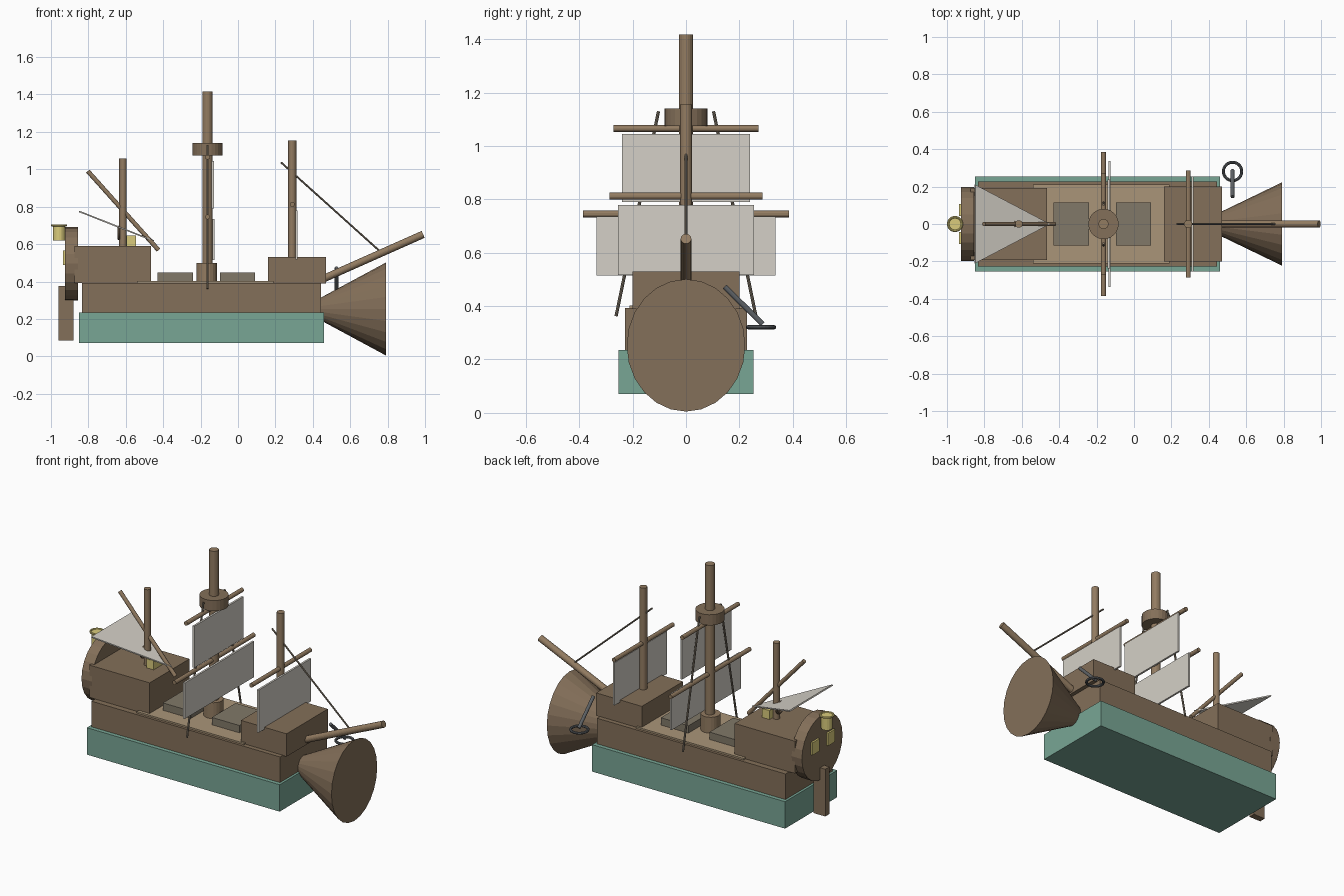
import bpy, bmesh, math
from mathutils import Vector

if "Cube" in bpy.data.objects:
    bpy.data.objects.remove(bpy.data.objects["Cube"])


def material(name, r, g, b):
    m = bpy.data.materials.new(name)
    m.diffuse_color = (r, g, b, 1)
    m.use_nodes = True
    m.node_tree.nodes["Principled BSDF"].inputs["Base Color"].default_value = m.diffuse_color
    return m


WOOD = material("wood", 0.23, 0.16, 0.10)
SPAR = material("spar_wood", 0.29, 0.20, 0.12)
DECK = material("deck_wood", 0.40, 0.30, 0.19)
HATCH = material("hatch_grey", 0.22, 0.19, 0.14)
TEAL = material("teal_paint", 0.19, 0.38, 0.30)
CANVAS = material("canvas", 0.66, 0.63, 0.57)
ROPE = material("rope", 0.24, 0.20, 0.15)
IRON = material("iron", 0.11, 0.12, 0.13)
GOLD = material("lamp_gold", 0.70, 0.60, 0.20)


def finish(name, mat):
    ob = bpy.context.object
    ob.name = name
    ob.data.materials.append(mat)
    return ob


def box(name, mat, x, y, z):
    """Box from (min, max) pairs."""
    c = [(a + b) / 2 for a, b in (x, y, z)]
    bpy.ops.mesh.primitive_cube_add(size=1, location=c)
    ob = finish(name, mat)
    ob.scale = [b - a for a, b in (x, y, z)]
    return ob


def rod(name, mat, a, b, r, r2=None, sides=20):
    """Round bar or cone between two points."""
    a, b = Vector(a), Vector(b)
    d = b - a
    bpy.ops.mesh.primitive_cone_add(
        vertices=sides, radius1=r, radius2=r if r2 is None else r2,
        depth=d.length, location=(a + b) / 2,
        rotation=d.to_track_quat('Z', 'Y').to_euler())
    return finish(name, mat)


def ring(name, mat, loc, R, r, rot=(0, 0, 0)):
    bpy.ops.mesh.primitive_torus_add(
        location=loc, rotation=rot, major_radius=R, minor_radius=r,
        major_segments=24, minor_segments=8)
    return finish(name, mat)


# Hull, deck and raised ends
box("lower_hull", TEAL, (-0.85, 0.46), (-0.253, 0.253), (0.07, 0.235))
box("upper_hull", WOOD, (-0.835, 0.445), (-0.228, 0.228), (0.235, 0.392))
box("main_deck", DECK, (-0.54, 0.19), (-0.212, 0.212), (0.385, 0.402))
box("quarterdeck", WOOD, (-0.875, -0.465), (-0.193, 0.193), (0.392, 0.59))
box("forecastle", WOOD, (0.16, 0.47), (-0.2, 0.2), (0.39, 0.53))
box("aft_hatch", HATCH, (-0.43, -0.24), (-0.115, 0.115), (0.395, 0.447))
box("fore_hatch", HATCH, (-0.097, 0.09), (-0.115, 0.115), (0.395, 0.447))

# Flared bow cone, slightly narrower than tall
bow = rod("bow_cone", WOOD, (0.79, 0, 0.253), (0.33, 0, 0.253), 0.248, 0, 24)
bow.data.transform(bow.matrix_basis.to_3x3().to_4x4())
bow.rotation_euler = (0, 0, 0)
bow.scale = (1, 0.895, 1)

# Stern disc, rudder, windows and lamps
rod("stern_disc", WOOD, (-0.925, 0, 0.495), (-0.855, 0, 0.495), 0.197, sides=24)
box("rudder", WOOD, (-0.96, -0.88), (-0.02, 0.02), (0.085, 0.375))
for s, side in ((-1, "right"), (1, "left")):
    box("stern_window_" + side, GOLD, (-0.936, -0.915),
        (s * 0.075 - 0.033, s * 0.075 + 0.033), (0.488, 0.565))
rod("stern_lantern", GOLD, (-0.957, 0, 0.62), (-0.957, 0, 0.70), 0.032)
ring("lantern_ring", GOLD, (-0.957, 0, 0.70), 0.037, 0.006)
box("compass_stand", GOLD, (-0.595, -0.545), (-0.04, 0.04), (0.585, 0.645))
ring("steering_wheel", WOOD, (-0.637, 0, 0.66), 0.032, 0.007, (0, math.pi / 2, 0))

# Masts: x, bottom, top, radius
for name, x, z0, z1, r in (("main_mast", -0.163, 0.39, 1.417, 0.027),
                           ("fore_mast", 0.29, 0.52, 1.155, 0.022),
                           ("mizzen_mast", -0.615, 0.58, 1.057, 0.02)):
    rod(name, SPAR, (x, 0, z0), (x, 0, z1), r)
rod("main_mast_base", SPAR, (-0.167, 0, 0.39), (-0.167, 0, 0.50), 0.056)
rod("lookout_nest", WOOD, (-0.163, 0, 1.075), (-0.163, 0, 1.14), 0.081, sides=24)

# Yards and square sails: yard x, z, half width; sail x, half width, z range
for name, x, z, w, sx, sw, sz in (
        ("main_lower", -0.163, 0.745, 0.385, -0.131, 0.336, (0.515, 0.735)),
        ("main_upper", -0.163, 1.065, 0.272, -0.135, 0.239, (0.79, 1.045)),
        ("fore", 0.29, 0.812, 0.286, 0.313, 0.254, (0.517, 0.779))):
    rod(name + "_yard", SPAR, (x, -w, z), (x, w, z), 0.013, sides=14)
    box(name + "_sail", CANVAS, (sx - 0.006, sx + 0.006), (-sw, sw), sz)

# Spars and rigging
rod("bowsprit", SPAR, (0.45, 0, 0.412), (0.99, 0, 0.652), 0.02)
rod("mizzen_gaff", SPAR, (-0.803, 0, 0.99), (-0.425, 0, 0.568), 0.012, sides=14)
rod("forestay", ROPE, (0.23, 0, 1.037), (0.755, 0, 0.565), 0.005, sides=8)
for s, side in ((-1, "right"), (1, "left")):
    rod("shroud_" + side, ROPE, (-0.163, s * 0.103, 1.13),
        (-0.163, s * 0.262, 0.362), 0.006, sides=8)

# Triangular mizzen sail
bm = bmesh.new()
bm.faces.new([bm.verts.new(p) for p in
              ((-0.85, 0.21, 0.775), (-0.85, -0.21, 0.775), (-0.45, 0, 0.617))])
mesh = bpy.data.meshes.new("mizzen_sail")
bm.to_mesh(mesh)
bm.free()
mesh.materials.append(CANVAS)
sail = bpy.data.objects.new("mizzen_sail", mesh)
bpy.context.collection.objects.link(sail)
thick = sail.modifiers.new("thickness", 'SOLIDIFY')
thick.thickness, thick.offset = 0.008, 0

# Anchor hanging at the bow
rod("anchor_shank", IRON, (0.527, 0.145, 0.473), (0.527, 0.287, 0.332), 0.01, sides=12)
ring("anchor_ring", IRON, (0.527, 0.281, 0.321), 0.049, 0.008)
